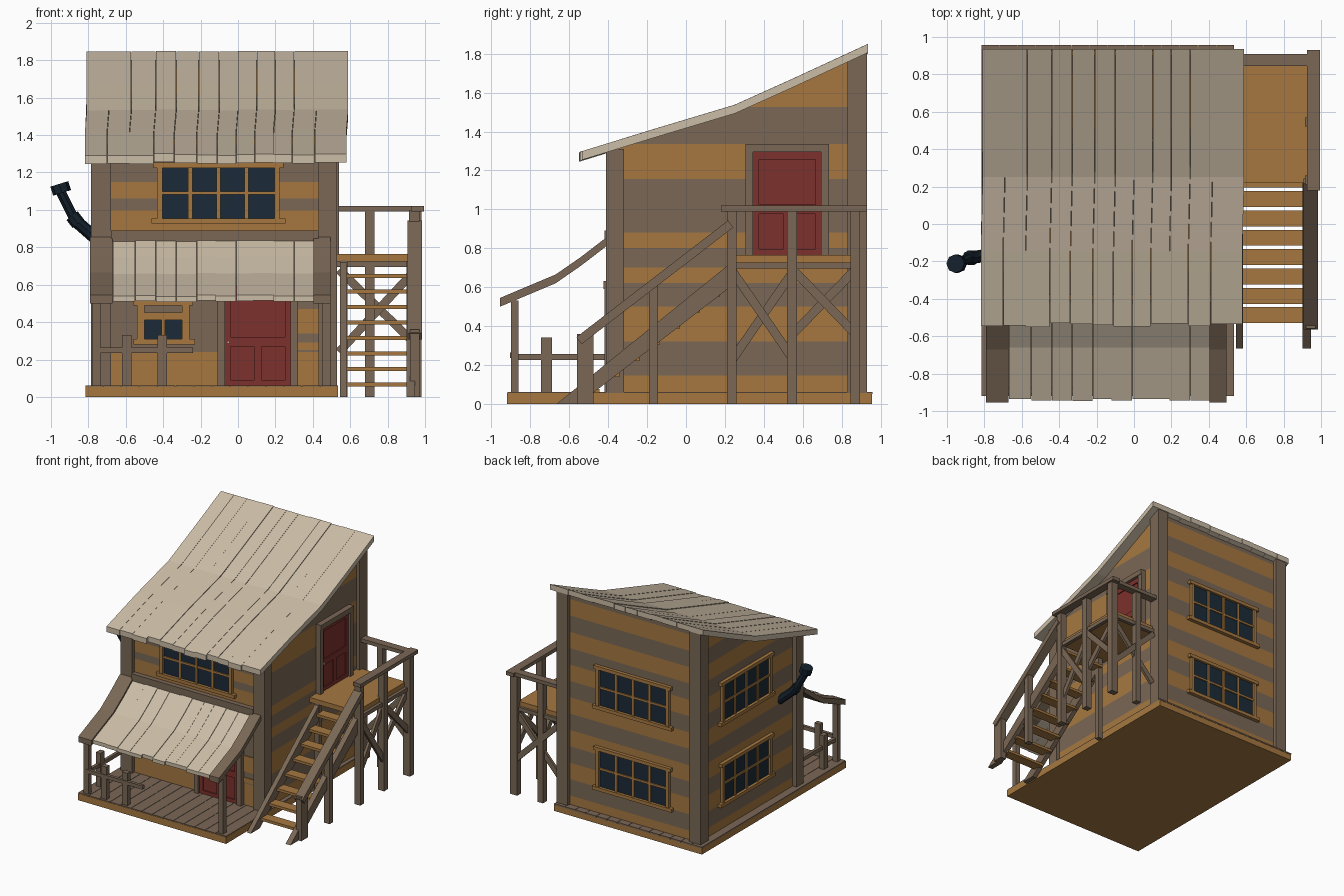
import bpy, bmesh, math, random
from mathutils import Vector, Matrix

if "Cube" in bpy.data.objects:
    bpy.data.objects.remove(bpy.data.objects["Cube"])
random.seed(4)


def mat(name, r, g, b):
    m = bpy.data.materials.new(name)
    m.diffuse_color = tuple((c / 255) ** 2.2 for c in (r, g, b)) + (1,)
    m.use_nodes = True
    m.node_tree.nodes["Principled BSDF"].inputs["Base Color"].default_value = m.diffuse_color
    return m


OCHRE = mat("ochre_wood", 164, 119, 66)
BROWN = mat("weathered_wood", 121, 103, 86)
PALE = mat("pale_roof_wood", 202, 187, 165)
RED = mat("red_paint", 124, 52, 48)
GLASS = mat("dark_glass", 33, 46, 58)
IRON = mat("black_iron", 27, 38, 48)


def finish(name, bm, *mats, M=Matrix()):
    bmesh.ops.transform(bm, matrix=M, verts=bm.verts)
    bmesh.ops.recalc_face_normals(bm, faces=bm.faces)
    me = bpy.data.meshes.new(name)
    bm.to_mesh(me)
    bm.free()
    for m in mats:
        me.materials.append(m)
    ob = bpy.data.objects.new(name, me)
    bpy.context.collection.objects.link(ob)
    return ob


def add_box(bm, x0, x1, y0, y1, z0, z1):
    M = Matrix.Translation(((x0 + x1) / 2, (y0 + y1) / 2, (z0 + z1) / 2))
    bmesh.ops.create_cube(bm, size=1, matrix=M @ Matrix.Diagonal((x1 - x0, y1 - y0, z1 - z0, 1)))


def boxes(name, m, *bs, M=Matrix()):
    bm = bmesh.new()
    for b in bs:
        add_box(bm, *b)
    return finish(name, bm, m, M=M)


def beam(name, p, q, w, h, m):
    p, q = Vector(p), Vector(q)
    d = q - p
    M = Matrix.Translation((p + q) / 2) @ d.to_track_quat('Y', 'Z').to_matrix().to_4x4()
    boxes(name, m, (-w / 2, w / 2, -d.length / 2, d.length / 2, -h / 2, h / 2), M=M)


def add_strip(bm, x0, x1, outline):
    # extrude a (y, z) outline from x0 to x1
    f = bm.faces.new([bm.verts.new((x0, y, z)) for y, z in outline])
    r = bmesh.ops.extrude_face_region(bm, geom=[f])
    bmesh.ops.translate(bm, vec=(x1 - x0, 0, 0), verts=[v for v in r['geom'] if isinstance(v, bmesh.types.BMVert)])


def slab(top, t):
    return top + [(y, z - t) for y, z in reversed(top)]


def planked_roof(name, xs, top, t, jit, flare=0):
    bm = bmesh.new()
    for a, b in zip(xs, xs[1:]):
        dy, dz = random.uniform(-jit, jit), random.uniform(-.003, .003)
        prof = [(y, z + dz) for y, z in top]
        prof[0] = (top[0][0] + dy, top[0][1] + dz + dy * .35)
        add_strip(bm, a + .001, b - .001, slab(prof, t))
    for v in bm.verts:
        if v.co.y < 0:
            v.co.x += flare
    finish(name, bm, PALE)


# base and floor planks
boxes("base", OCHRE, (-.815, .535, -.92, .955, 0, .055))
n = 14
boxes("floor_planks", BROWN, *[(-.816 + i * 1.353 / n, -.816 + (i + 1) * 1.353 / n - .003, -.918, .958, .05, .062) for i in range(n)])

# house body, striped by height per side
FRONT = [0, .24, .88, 1.0, 1.06, 1.15]
RIGHT = [0, .145, .32, .50, .62, .70, .80, .88, 1.155, 1.335, 1.525]
REST = [i * .135 for i in range(14)]
bm = bmesh.new()
add_strip(bm, -.75, .5, [(-.38, .055), (.9, .055), (.9, 1.80), (.25, 1.50), (-.38, 1.31)])
for z in sorted(set(FRONT + RIGHT + REST)):
    bmesh.ops.bisect_plane(bm, geom=bm.verts[:] + bm.edges[:] + bm.faces[:], plane_co=(0, 0, z), plane_no=(0, 0, 1))
bmesh.ops.recalc_face_normals(bm, faces=bm.faces)
for f in bm.faces:
    levels = FRONT if f.normal.y < -.9 else RIGHT if f.normal.x > .9 else REST
    zc = f.calc_center_bounds().z
    f.material_index = (sum(z <= zc for z in levels) + 1) % 2
finish("house_walls", bm, OCHRE, BROWN)
boxes("wall_boards_by_door", OCHRE, (.32, .43, -.386, -.37, .25, .29), (.32, .43, -.386, -.37, .34, .47))

# corner posts and front beam
for s, x0, x1 in (("left", -.785, -.68), ("right", .43, .53)):
    boxes(s + "_front_post", BROWN, (x0, x1, -.41, -.32, .05, 1.31))
    bm = bmesh.new()
    add_strip(bm, x0, x1, [(.83, .05), (.93, .05), (.93, 1.81), (.83, 1.765)])
    finish(s + "_back_post", bm, BROWN)
boxes("front_beam", BROWN, (-.68, .43, -.42, -.37, .83, .89))

# main roof
xs = [-.81, -.69, -.57, -.44, -.33, -.21, -.10, 0, .10, .20, .30, .42, .59]
planked_roof("main_roof", xs, [(-.54, 1.295), (-.15, 1.415), (.25, 1.535), (.55, 1.67), (.935, 1.848)], .045, .012, -.01)

# porch roof with its side beams
curve = [(-.945, .545), (-.66, .665), (-.53, .755), (-.40, .855)]
xs = [-.67, -.55, -.44, -.33, -.22, -.12, -.01, .08, .19, .30, .41]
planked_roof("porch_roof", xs, [(y, z - .005) for y, z in curve], .03, .012)
for s, x0, x1 in (("left", -.79, -.67), ("right", .405, .495)):
    bm = bmesh.new()
    add_strip(bm, x0, x1, slab([(y - .01, z) for y, z in curve], .045))
    finish(s + "_porch_beam", bm, BROWN)

# porch posts and railing
boxes("porch_posts", BROWN, (-.78, -.735, -.9, -.86, .06, .53), (.45, .495, -.9, -.86, .06, .53))
boxes("porch_railing_posts", BROWN, (-.775, -.735, -.745, -.69, .06, .34),
      (-.62, -.57, -.90, -.86, .06, .33), (-.43, -.38, -.90, -.86, .06, .33))
boxes("porch_rails", BROWN, (-.765, -.74, -.88, -.4, .225, .255), (-.76, -.24, -.905, -.88, .235, .265))


def place(x, y, z, deg):
    return Matrix.Translation((x, y, z)) @ Matrix.Rotation(math.radians(deg), 4, 'Z')


# windows: local frame faces -y, origin at glass centre
def window(name, M, w, h, cols):
    a, b, t = w / 2, h / 2, .028
    boxes(name + "_glass", GLASS, (-a, a, -.008, .01, -b, b), M=M)
    bars = [(-a - t, -a, -.024, .01, -b, b), (a, a + t, -.024, .01, -b, b),
            (-a - t - .02, a + t + .02, -.028, .01, b, b + t), (-a - t - .03, a + t + .03, -.031, .01, -b - t, -b)]
    for i in range(1, cols):
        x = -a + w * i / cols
        bars.append((x - .011, x + .011, -.018, .01, -b, b))
    bars.append((-a, a, -.017, .01, -.009, .009))
    boxes(name + "_frame", OCHRE, *bars, M=M)


window("front_upper_window", place(-.105, -.38, 1.09, 0), .6, .27, 4)
for s, z in (("lower", .435), ("upper", 1.105)):
    window("back_%s_window" % s, place(-.155, .9, z, 180), .61, .30, 4)
    window("left_%s_window" % s, place(-.75, .30, z, -90), .59, .30, 4)
M = place(-.40, -.38, .36, 0)
boxes("small_window_glass", GLASS, (-.1, .1, -.008, .01, -.05, .05), M=M)
boxes("small_window_frame", OCHRE, (-.14, -.1, -.03, .01, -.05, .15), (.1, .14, -.03, .01, -.05, .15),
      (-.16, .17, -.035, .01, -.08, -.05), (-.1, .1, -.025, .01, .05, .09), (-.01, .01, -.02, .01, -.05, .05),
      (-.16, .16, -.035, .01, .13, .16), M=M)


# doors: local frame faces -y, origin at bottom centre
def door(name, M):
    boxes(name, RED, (-.175, .175, -.012, .01, 0, .53), M=M)
    boxes(name + "_stiles", RED, (-.175, -.145, -.022, 0, 0, .53), (.145, .175, -.022, 0, 0, .53),
          (-.145, .145, -.022, 0, 0, .03), (-.145, .145, -.022, 0, .49, .53),
          (-.145, .145, -.022, 0, .21, .26), (-.02, .02, -.022, 0, .03, .21), M=M)
    boxes(name + "_frame", BROWN, (-.215, -.175, -.04, .01, 0, .53), (.175, .215, -.04, .01, 0, .53),
          (-.215, .215, -.045, .01, .53, .572), M=M)
    boxes(name + "_knob", PALE, (-.165, -.15, -.04, 0, .225, .24), M=M)


door("front_door", place(.105, -.38, .06, 0))
door("side_door", place(.5, .52, .765, 90))

# stove pipe
bm = bmesh.new()
pts = [Vector(p) for p in ((-.74, -.16, .83), (-.872, -.18, .945), (-.945, -.21, 1.09))]
for p, q, r in ((pts[0], pts[1], .034), (pts[1], pts[2], .028), (pts[1] - Vector((-.015, 0, .015)), pts[1] + Vector((-.012, 0, .02)), .038)):
    M = Matrix.Translation((p + q) / 2) @ (q - p).to_track_quat('Z', 'Y').to_matrix().to_4x4()
    bmesh.ops.create_cone(bm, cap_ends=True, segments=8, radius1=r, radius2=r, depth=(q - p).length + .01, matrix=M)
M = Matrix.Translation((-.948, -.212, 1.115)) @ Matrix.Rotation(-.3, 4, 'Y')
bmesh.ops.create_cone(bm, cap_ends=True, segments=8, radius1=.05, radius2=.05, depth=.05, matrix=M)
finish("stove_pipe", bm, IRON)

# landing and steps
boxes("landing", OCHRE, (.5, .93, .22, .86, .725, .765))
boxes("steps", OCHRE, *[(.56, .92, -.53 + .1035 * i, -.445 + .1035 * i, .055 + .083 * i, .077 + .083 * i) for i in range(8)])
for s, x0, x1 in (("inner", .545, .583), ("outer", .90, .945)):
    bm = bmesh.new()
    add_strip(bm, x0, x1, [(-.665, 0), (-.55, 0), (.24, .61), (.24, .735), (.2, .70)])
    finish(s + "_stringer", bm, BROWN)

# stair handrail, landing posts and rails
boxes("stair_posts", BROWN, (.92, .97, -.56, -.475, 0, .36), (.92, .97, -.19, -.145, 0, .63))
beam("stair_handrail", (.945, -.55, .325), (.945, .23, .925), .075, .045, BROWN)
boxes("landing_posts", BROWN, (.915, .97, .21, .26, 0, 1.0), (.915, .97, .52, .57, 0, 1.0), (.915, .98, .845, .895, 0, 1.0),
      (.68, .73, .845, .895, 0, 1.0), (.545, .585, .22, .26, 0, .73))
boxes("landing_rails", BROWN, (.925, .995, .18, .93, .99, 1.02), (.52, .93, .845, .91, .99, 1.02))
boxes("landing_edge_beams", BROWN, (.925, .955, .22, .88, .695, .727), (.53, .93, .85, .88, .695, .727))

# cross braces under the landing
for i, (y0, y1, z0, z1) in enumerate(((.24, .55, .23, .68), (.55, .87, .36, .69))):
    beam("side_brace_a%d" % i, (.935, y0, z0), (.935, y1, z1), .022, .045, BROWN)
    beam("side_brace_b%d" % i, (.95, y0, z1), (.95, y1, z0), .022, .045, BROWN)
beam("back_brace_a", (.54, .865, .24), (.93, .865, .66), .022, .045, BROWN)
beam("back_brace_b", (.54, .88, .68), (.93, .88, .30), .022, .045, BROWN)
